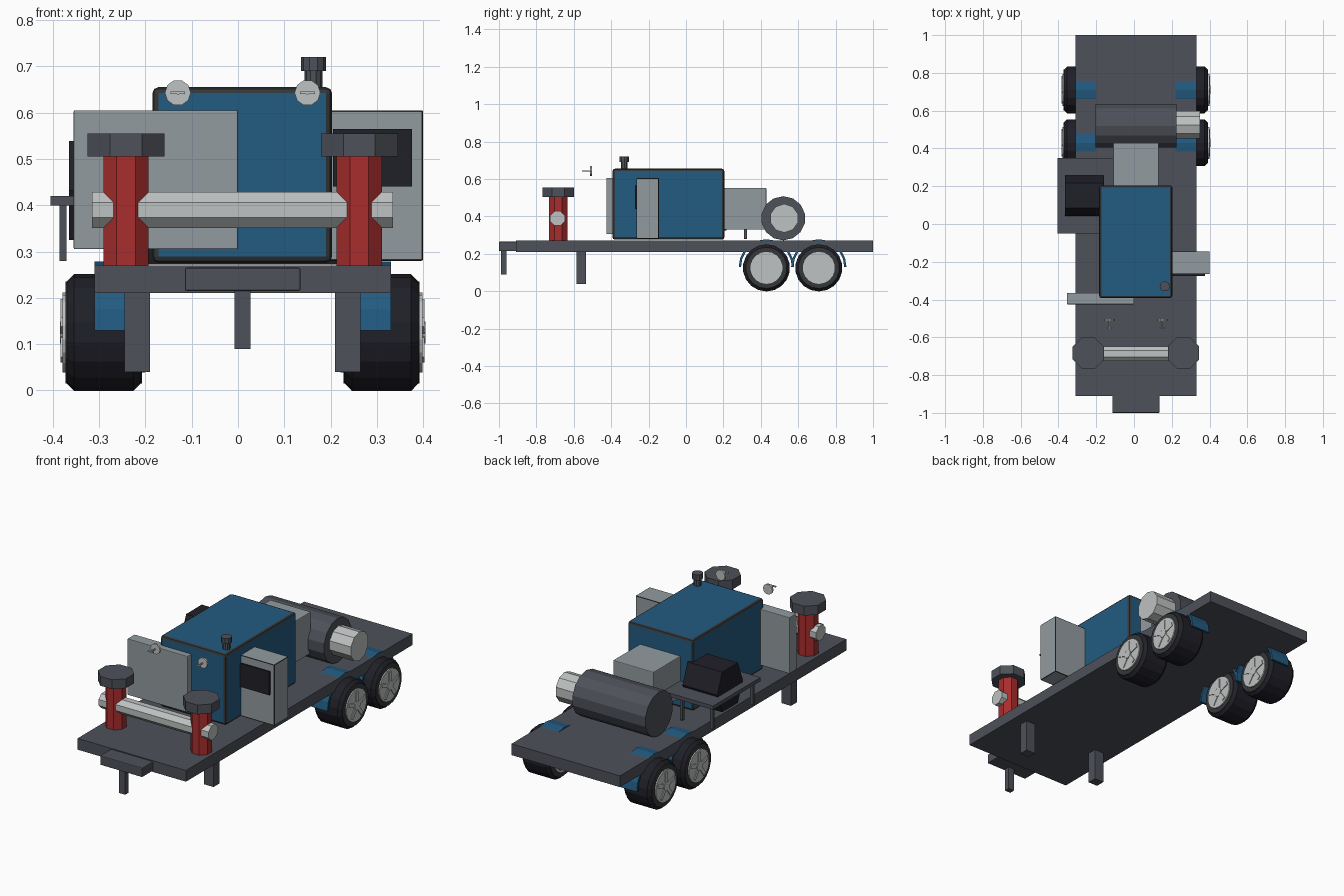
import bpy, bmesh
from math import pi, sin, cos
from mathutils import Matrix, Vector

cube = bpy.data.objects.get("Cube")
if cube:
    bpy.data.objects.remove(cube)


def material(name, r, g, b):
    m = bpy.data.materials.new(name)
    m.use_nodes = True
    m.diffuse_color = (r, g, b, 1)
    m.node_tree.nodes["Principled BSDF"].inputs["Base Color"].default_value = (r, g, b, 1)
    return m


SLATE = material("slate grey", .075, .082, .1)
BLUE = material("blue paint", .016, .105, .22)
RED = material("red paint", .4, .026, .026)
GREY = material("light grey", .29, .33, .35)
SILVER = material("silver", .52, .54, .54)
BLACK = material("rubber black", .014, .014, .021)
TRIM = material("dark trim", .035, .037, .04)


def finish(name, bm, *mats):
    bmesh.ops.recalc_face_normals(bm, faces=bm.faces)
    mesh = bpy.data.meshes.new(name)
    bm.to_mesh(mesh)
    bm.free()
    for m in mats:
        mesh.materials.append(m)
    ob = bpy.data.objects.new(name, mesh)
    bpy.context.collection.objects.link(ob)
    return ob


def box(name, x, y, z, mat, bevel=0, edge_mat=None):
    """Box from (min, max) ranges, optionally with coloured bevelled edges."""
    bm = bmesh.new()
    bmesh.ops.create_cube(bm, size=1)
    for v in bm.verts:
        for i, (lo, hi) in enumerate((x, y, z)):
            v.co[i] = lo if v.co[i] < 0 else hi
    if bevel:
        bmesh.ops.bevel(bm, geom=bm.edges[:], offset=bevel, segments=2,
                        profile=.5, affect='EDGES')
        for f in bm.faces:
            f.normal_update()
            f.material_index = int(bool(edge_mat) and max(map(abs, f.normal)) < .999)
    return finish(name, bm, mat, edge_mat or mat)


def cyl(name, center, r, length, sides, axis, mat, bevel=0):
    """Flat-sided cylinder centred on a point along x, y or z."""
    turn = {'X': Matrix.Rotation(pi / 2, 4, 'Y'),
            'Y': Matrix.Rotation(pi / 2, 4, 'X'), 'Z': Matrix()}[axis]
    bm = bmesh.new()
    bmesh.ops.create_cone(bm, cap_ends=True, segments=sides, radius1=r, radius2=r, depth=length,
                          matrix=Matrix.Translation(center) @ turn @ Matrix.Rotation(pi / sides, 4, 'Z'))
    if bevel:
        rims = [e for f in bm.faces if len(f.verts) == sides for e in f.edges]
        bmesh.ops.bevel(bm, geom=rims, offset=bevel, segments=1, affect='EDGES')
    return finish(name, bm, mat)


def prism_x(name, profile, x0, x1, mat):
    """Extrude a (y, z) outline along x."""
    bm = bmesh.new()
    face = bm.faces.new([bm.verts.new((x0, y, z)) for y, z in profile])
    out = bmesh.ops.extrude_face_region(bm, geom=[face])["geom"]
    bmesh.ops.translate(bm, vec=(x1 - x0, 0, 0),
                        verts=[v for v in out if isinstance(v, bmesh.types.BMVert)])
    return finish(name, bm, mat)


MID = .01  # centre line of the trailer

# Trailer bed, hitch and support legs
box("trailer_bed", (-.31, .33), (-.91, 1), (.21, .27), SLATE)
box("hitch_plate", (-.115, .135), (-1, -.9), (.215, .265), SLATE, .004)
box("hitch_leg", (-.008, .027), (-.99, -.96), (.09, .22), SLATE)


def wheel(label, cx, cy):
    c = Vector((cx, cy, .125))
    cyl(label + "_tyre", c, .126, .16, 18, 'X', BLACK, .016)
    cyl(label + "_sidewall", c, .11, .165, 18, 'X', TRIM)
    cyl(label + "_rim", c, .086, .178, 18, 'X', SILVER)
    cyl(label + "_hub", c, .024, .19, 10, 'X', SILVER)
    # Five raised spokes on both faces
    bm = bmesh.new()
    for i in range(5):
        bmesh.ops.create_cube(bm, size=1, matrix=Matrix.Translation(c)
                              @ Matrix.Rotation(2 * pi * i / 5, 4, 'X')
                              @ Matrix.Translation((0, 0, .043))
                              @ Matrix.Diagonal((.186, .02, .06, 1)))
    finish(label + "_spokes", bm, SILVER)


def fender(label, cx, cy):
    arc = [pi * i / 10 for i in range(11)]
    outline = [(cy + .148 * cos(a), .13 + .148 * sin(a)) for a in arc]
    outline += [(cy + .136 * cos(a), .13 + .136 * sin(a)) for a in reversed(arc)]
    prism_x(label + "_fender", outline, cx - .055, cx + .055, BLUE)


# Parts repeated on both sides
for side, s in (("left", 1), ("right", -1)):
    box(side + "_support_leg", sorted((MID + s * .2, MID + s * .255)),
        (-.585, -.535), (.04, .22), SLATE)
    for row, y in (("front", .43), ("rear", .71)):
        wheel(f"{side}_{row}", MID + s * .3, y)
        fender(f"{side}_{row}", MID + s * .265, y)
    px = MID + s * .252
    cyl(side + "_post", (px, -.683, .388), .053, .236, 8, 'Z', RED)
    cyl(side + "_post_cap", (px, -.683, .53), .09, .05, 8, 'Z', SLATE)
    # Round lamp with a short stem
    lx = MID + s * .14
    cyl(side + "_lamp", (lx, -.508, .643), .028, .01, 10, 'Y', SILVER)
    cyl(side + "_lamp_stem", (lx, -.532, .643), .004, .046, 6, 'Y', SILVER)
    box(side + "_lamp_crossbar", (lx - .016, lx + .016), (-.553, -.547), (.64, .646), SILVER)

cyl("front_crossbar", (MID, -.687, .39), .042, .65, 8, 'X', SILVER)

# Main engine housing with dark edges, and exhaust
box("engine_housing", (-.185, .203), (-.393, .205), (.276, .655), BLUE, .013, TRIM)
cyl("exhaust_pipe", (.163, -.33, .67), .019, .05, 10, 'Z', SLATE)
cyl("exhaust_cap", (.163, -.33, .705), .027, .03, 10, 'Z', SLATE)

# Grey panels and cabinets around the housing
box("front_panel", (-.355, 0), (-.425, -.365), (.305, .605), GREY, .003)
box("side_cabinet", (.195, .4), (-.265, -.145), (.28, .605), GREY, .004, TRIM)
box("cabinet_screen", (.205, .376), (-.274, -.26), (.44, .565), BLACK)
box("rear_gearbox", (-.11, .13), (.2, .43), (.33, .552), GREY, .004)

# Side shelf carrying a motor
box("side_shelf", (-.405, -.1), (-.05, .35), (.4, .42), SLATE)
for i, (x, y) in enumerate([(-.378, -.02), (-.378, .317), (-.2, .317)]):
    box(f"shelf_leg_{i + 1}", (x - .008, x + .008), (y - .008, y + .008), (.28, .405), SLATE)
motor = [(.108, 0), (.066, .107), (-.066, .107), (-.108, 0), (-.066, -.107), (.066, -.107)]
prism_x("side_motor", [(.15 + y, .432 + z) for y, z in motor], -.365, -.16, BLACK)

# Cable drum and its end cap
cyl("drum", (MID, .52, .39), .118, .43, 14, 'X', SLATE)
cyl("drum_end", (.285, .525, .39), .077, .13, 10, 'X', SILVER)
